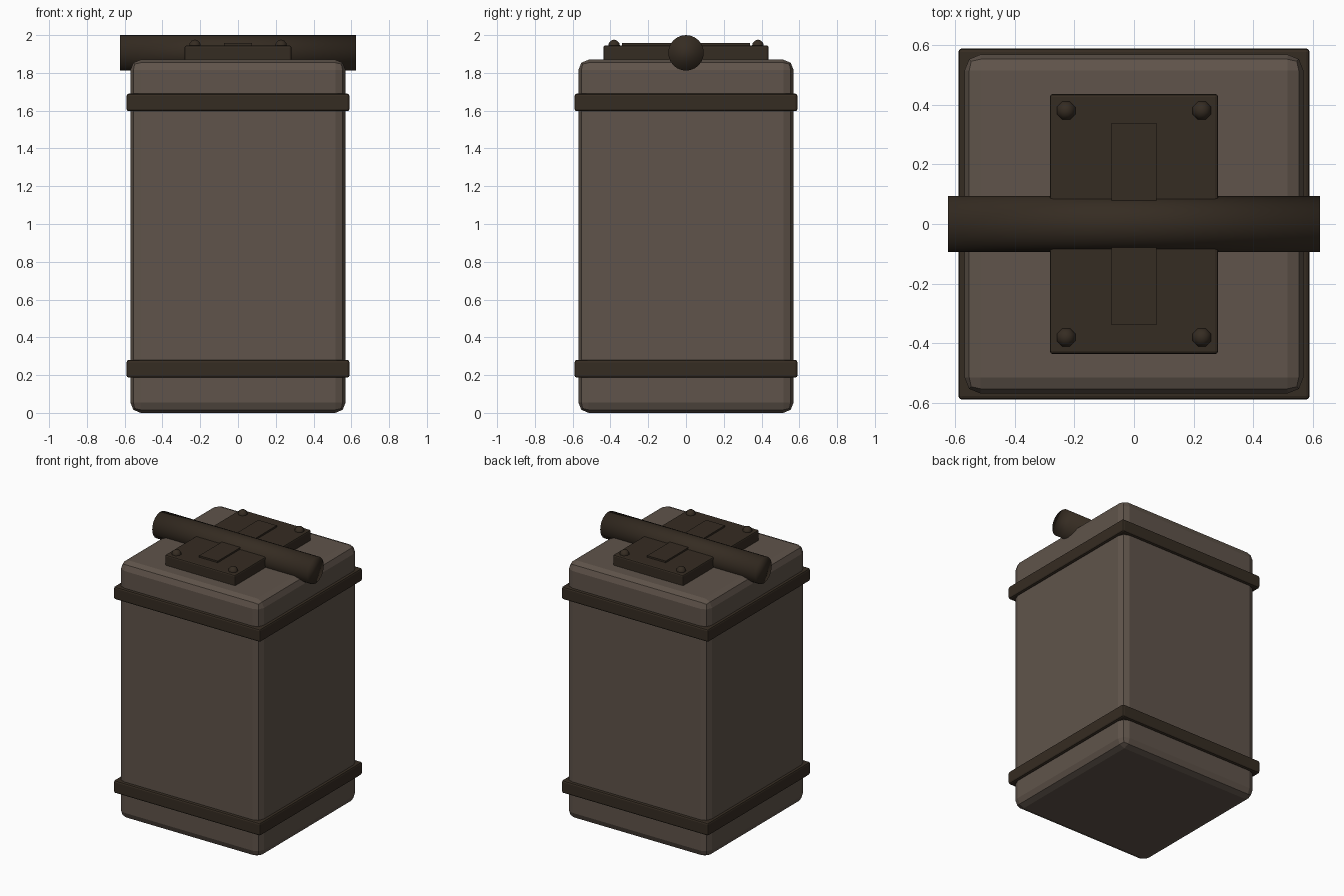
import bpy
import math

cube = bpy.data.objects.get("Cube")
if cube:
    bpy.data.objects.remove(cube, do_unlink=True)


def material(name, rgb):
    mat = bpy.data.materials.new(name)
    mat.use_nodes = True
    mat.diffuse_color = (*rgb, 1)
    mat.node_tree.nodes["Principled BSDF"].inputs["Base Color"].default_value = (*rgb, 1)
    return mat


taupe = material("taupe metal", (0.115, 0.088, 0.069))
umber = material("dark umber metal", (0.036, 0.025, 0.016))


def box(name, half_x, half_y, bottom, top, mat, bevel=0, segments=1):
    bpy.ops.mesh.primitive_cube_add(size=1, location=(0, 0, (bottom + top) / 2))
    ob = bpy.context.object
    ob.name = name
    ob.scale = (half_x * 2, half_y * 2, top - bottom)
    bpy.ops.object.transform_apply(location=False, rotation=False, scale=True)
    ob.data.materials.append(mat)
    if bevel:
        mod = ob.modifiers.new("rounded edges", "BEVEL")
        mod.width = bevel
        mod.segments = segments
    return ob


# Canister body with faceted rounded edges
box("body", 0.57, 0.57, 0, 1.87, taupe, 0.055, 2)

# Two bands wrapped round the body
for name, bottom in (("lower_band", 0.187), ("upper_band", 1.597)):
    box(name, 0.59, 0.59, bottom, bottom + 0.093, umber, 0.012, 2)

# Lid plate and the thin strap across it
box("lid_plate", 0.283, 0.437, 1.86, 1.945, umber, 0.01, 2)
box("lid_strap", 0.075, 0.34, 1.93, 1.957, umber)

# Rivets in the plate corners
for side, x in (("right", -0.228), ("left", 0.228)):
    for end, y in (("front", -0.381), ("back", 0.381)):
        bpy.ops.mesh.primitive_uv_sphere_add(
            segments=8, ring_count=6, radius=0.034, location=(x, y, 1.942),
            rotation=(0, 0, math.pi / 8))
        rivet = bpy.context.object
        rivet.name = f"{end}_{side}_rivet"
        rivet.data.materials.append(umber)
        bpy.ops.object.shade_smooth()

# Round carrying bar over the lid
bpy.ops.mesh.primitive_cylinder_add(
    vertices=24, radius=0.094, depth=1.25, location=(0, 0, 1.906),
    rotation=(0, math.pi / 2, 0))
bar = bpy.context.object
bar.name = "handle_bar"
bar.data.materials.append(umber)
bpy.ops.object.shade_smooth()
